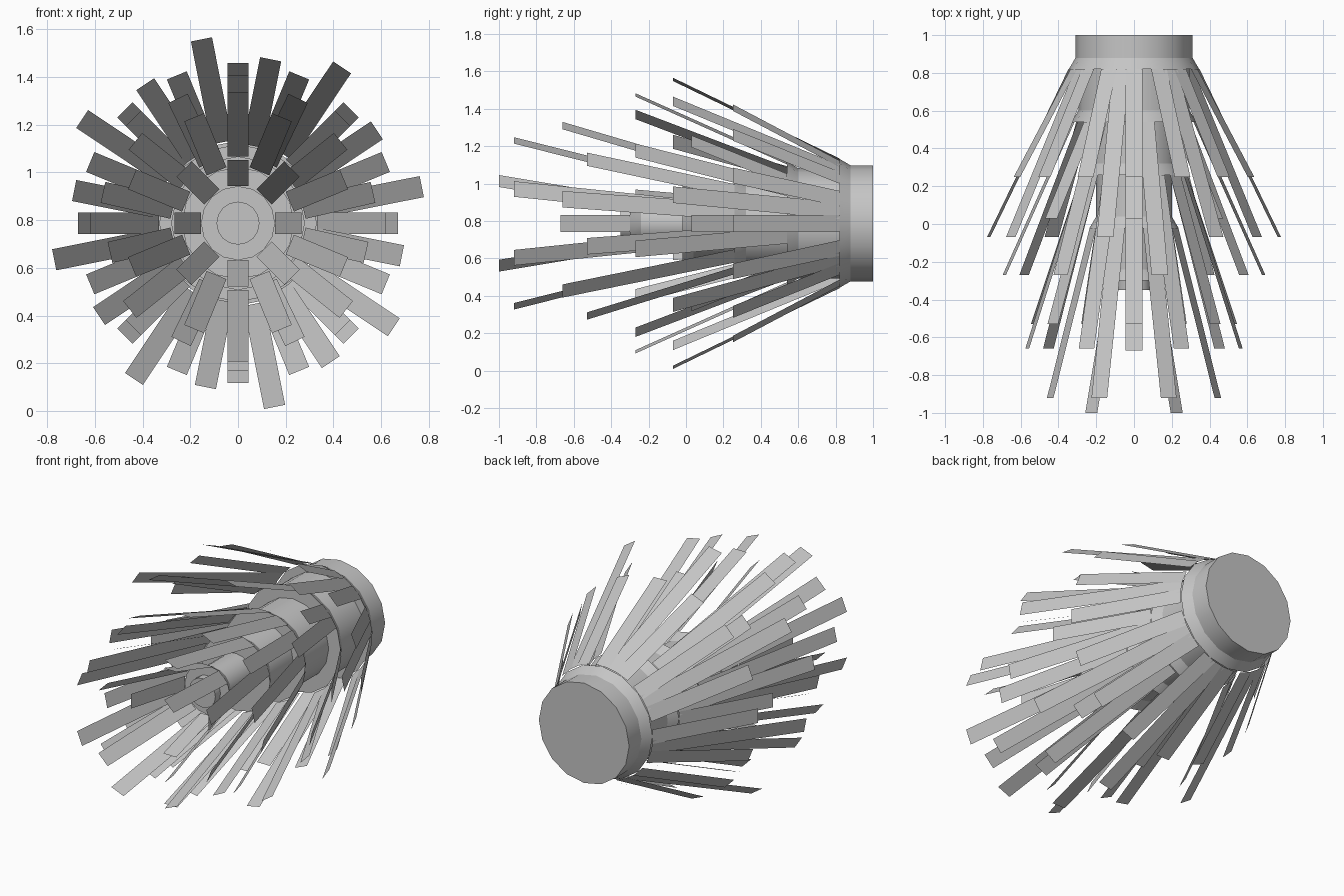
import bpy, bmesh
from math import sin, cos, radians, pi
from mathutils import Vector

cube = bpy.data.objects.get("Cube")
if cube:
    bpy.data.objects.remove(cube, do_unlink=True)

AXIS_Z = 0.787
HALF_W = 0.045

grey = bpy.data.materials.new("plain_grey")
grey.use_nodes = True
grey.diffuse_color = (0.56, 0.56, 0.56, 1)
grey.node_tree.nodes["Principled BSDF"].inputs["Base Color"].default_value = (0.56, 0.56, 0.56, 1)


def finish(name, bm):
    mesh = bpy.data.meshes.new(name)
    bm.to_mesh(mesh)
    bm.free()
    mesh.materials.append(grey)
    obj = bpy.data.objects.new(name, mesh)
    bpy.context.collection.objects.link(obj)
    return obj


def point(angle, radius, y, side=0.0):
    """Point around the axis; angle runs clockwise from the top."""
    a = radians(angle)
    return Vector((radius * sin(a) + side * cos(a), y,
                   AXIS_Z + radius * cos(a) - side * sin(a)))


def blade_ring(name, count, offset, root, tip):
    """Ring of flat strips flaring from root to tip, both (radius, y)."""
    bm = bmesh.new()
    corners = [(tip, -HALF_W), (tip, HALF_W), (root, HALF_W), (root, -HALF_W)]
    for i in range(count):
        a = offset + i * 360 / count
        bm.faces.new([bm.verts.new(point(a, r, y, s)) for (r, y), s in corners])
    return finish(name, bm)


# Stepped hub, turned around the y axis: each step is a drum ending in a flared lip
LIPS = [(0.345, 0.82), (0.33, 0.54), (0.28, 0.26), (0.235, -0.02), (0.155, -0.3)]
profile = [(0, 1)]
back = 1.0
for radius, y in LIPS:
    drum = radius - 0.035
    profile += [(drum, back), (drum, y + 0.06), (radius, y)]
    back = y
profile += [(0.09, back), (0.09, back - 0.05), (0, back - 0.05)]

bm = bmesh.new()
verts = [bm.verts.new(point(0, r, y)) for r, y in profile]
edges = [bm.edges.new(pair) for pair in zip(verts, verts[1:])]
bmesh.ops.spin(bm, geom=verts + edges, cent=(0, 0, AXIS_Z), axis=(0, 1, 0),
               angle=2 * pi, steps=16, use_merge=True)
bmesh.ops.remove_doubles(bm, verts=bm.verts, dist=0.0005)
bmesh.ops.recalc_face_normals(bm, faces=bm.faces)
hub = finish("hub", bm)
bpy.context.view_layer.objects.active = hub
hub.select_set(True)
bpy.ops.object.shade_smooth_by_angle(angle=radians(26))

# Strips rooted on each lip, back to front
first, second, third, fourth, fifth = LIPS
STEP = 360 / 7
blade_ring("first_short_blades", 16, 0, first, (0.67, 0.25))
blade_ring("first_long_blades", 8, -11.25, first, (0.785, -0.07))
blade_ring("second_short_blades", 8, 0, second, (0.62, 0.03))
blade_ring("second_long_blades", 8, 11.25, second, (0.70, -0.27))
blade_ring("third_short_blades", 7, 0, third, (0.55, -0.53))
blade_ring("third_long_blades", 7, STEP / 2, third, (0.58, -0.66))
blade_ring("fourth_blades", 8, 22.5, fourth, (0.48, -0.92))
blade_ring("fifth_short_blades", 4, 0, fifth, (0.265, -0.67))
blade_ring("fifth_long_blades", 4, 45, fifth, (0.32, -1.0))
